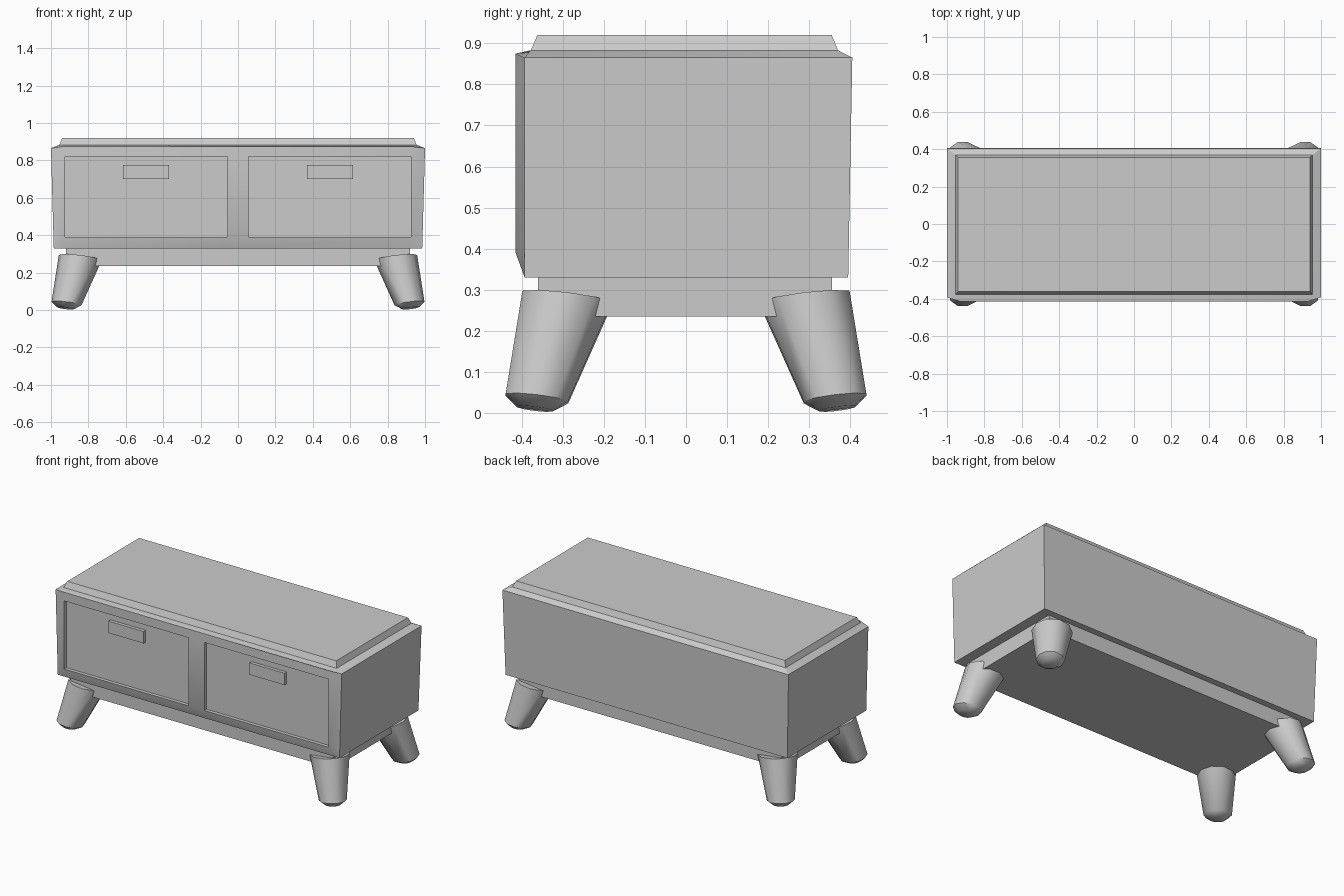
import bpy, bmesh, math

if "Cube" in bpy.data.objects:
    bpy.data.objects.remove(bpy.data.objects["Cube"])

grey = bpy.data.materials.new("light_grey")
grey.use_nodes = True
GREY = (0.6, 0.6, 0.6, 1)
grey.diffuse_color = GREY
grey.node_tree.nodes["Principled BSDF"].inputs["Base Color"].default_value = GREY


def finish(name, bm, angle=None):
    bmesh.ops.recalc_face_normals(bm, faces=bm.faces)
    mesh = bpy.data.meshes.new(name)
    bm.to_mesh(mesh)
    bm.free()
    mesh.materials.append(grey)
    ob = bpy.data.objects.new(name, mesh)
    bpy.context.collection.objects.link(ob)
    if angle:
        bpy.ops.object.select_all(action='DESELECT')
        bpy.context.view_layer.objects.active = ob
        ob.select_set(True)
        bpy.ops.object.shade_smooth_by_angle(angle=math.radians(angle))
    return ob


def box(name, lo, hi):
    bm = bmesh.new()
    bmesh.ops.create_cube(bm, size=1)
    for v in bm.verts:
        v.co = [(a + b) / 2 + c * (b - a) for a, b, c in zip(lo, hi, v.co)]
    return finish(name, bm)


def bridge(bm, a, b):
    n = len(a)
    for i in range(n):
        j = (i + 1) % n
        bm.faces.new((a[i], a[j], b[j], b[i]))


# Cabinet: bowed front frame with two recessed drawers, tapered carcass
bm = bmesh.new()
xs = [-1, -0.925, -0.055, 0.055, 0.925, 1]
zs = [0.33, 0.39, 0.82, 0.865]
grid = []
for r, z in enumerate(zs):
    row = []
    for c, x in enumerate(xs):
        side, end = c in (0, 5), r in (0, 3)
        y = -0.393 if side or r == 0 else -0.415
        if side:
            x *= 0.985 + 0.015 * (z - 0.33) / 0.535
        row.append(bm.verts.new((x, y, 0.875 if r == 3 and not side else z)))
    grid.append(row)
drawers = []
for r in range(3):
    for c in range(5):
        f = bm.faces.new((grid[r][c], grid[r][c + 1], grid[r + 1][c + 1], grid[r + 1][c]))
        if r == 1 and c in (1, 3):
            drawers.append(f)
b_lo = [bm.verts.new((s * 0.985, 0.395, 0.33)) for s in (-1, 1)]
b_hi = [bm.verts.new((s, 0.405, 0.865)) for s in (-1, 1)]
bm.faces.new((b_lo[0], b_lo[1], b_hi[1], b_hi[0]))
for i, c in ((0, 0), (1, 5)):
    bm.faces.new([grid[r][c] for r in range(4)] + [b_hi[i], b_lo[i]])
bm.faces.new(grid[0] + [b_lo[1], b_lo[0]])


# Sloping rim and raised top panel
def rect(x, y0, y1, z):
    return [bm.verts.new(p) for p in ((-x, y0, z), (x, y0, z), (x, y1, z), (-x, y1, z))]


base = rect(0.955, -0.378, 0.37, 0.883)
bm.faces.new(grid[3] + [base[1], base[0]])
bm.faces.new((grid[3][5], b_hi[1], base[2], base[1]))
bm.faces.new((b_hi[1], b_hi[0], base[3], base[2]))
bm.faces.new((b_hi[0], grid[3][0], base[0], base[3]))
panel = rect(0.94, -0.362, 0.355, 0.92)
bridge(bm, base, panel)
bm.faces.new(panel)

# Push the drawer fronts in
for f in drawers:
    new = bmesh.ops.extrude_discrete_faces(bm, faces=[f])["faces"]
    for v in new[0].verts:
        v.co.y += 0.022
finish("cabinet", bm, 30)

# Drawer pulls and plinth
for side, s in (("right", -1), ("left", 1)):
    x0, x1 = sorted((s * 0.37, s * 0.615))
    box(side + "_drawer_pull", (x0, -0.414, 0.7), (x1, -0.385, 0.775))
box("plinth", (-0.92, -0.36, 0.235), (0.92, 0.355, 0.34))


# Splayed, tapered legs: rings of (centre x, centre y, z, radius)
RINGS = [(0.922, 0.368, 0.01, 0.045), (0.917, 0.363, 0.035, 0.08), (0.843, 0.289, 0.28, 0.115)]
SIDES = 10


def leg(name, sx, sy):
    bm = bmesh.new()
    rings = []
    for cx, cy, z, r in RINGS:
        ring = []
        for i in range(SIDES):
            a = math.tau * i / SIDES
            dx, dy = r * math.cos(a), r * math.sin(a)
            ring.append(bm.verts.new((sx * (cx + dx), sy * (cy + dy), z + 0.12 * (dx + dy))))
        rings.append(ring)
    for a, b in zip(rings, rings[1:]):
        bridge(bm, a, b)
    bm.faces.new(rings[0])
    bm.faces.new(rings[-1])
    finish(name, bm, 40)


for end, sy in (("front", -1), ("back", 1)):
    for side, sx in (("right", -1), ("left", 1)):
        leg(f"{end}_{side}_leg", sx, sy)
